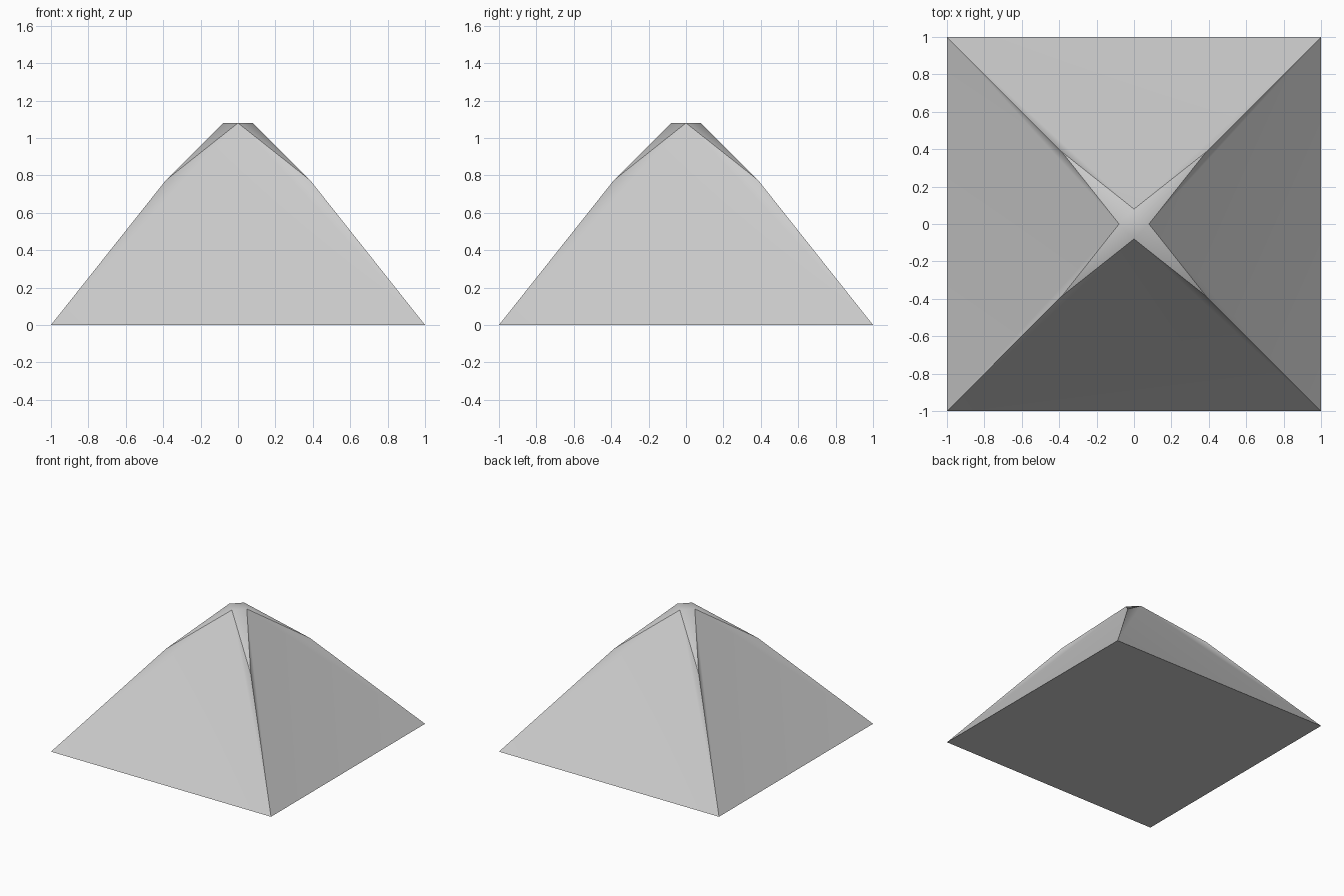
import bpy, bmesh, math
from mathutils import Vector, Matrix

cube = bpy.data.objects.get("Cube")
if cube:
    bpy.data.objects.remove(cube, do_unlink=True)

KNEE, KNEE_Z = 0.385, 0.775     # raised ridge points
TIP, TOP_Z = 0.08, 1.08         # flat diamond at the top

# Plain grey
grey = bpy.data.materials.new("light grey")
grey.use_nodes = True
colour = (0.6, 0.6, 0.6, 1)
grey.diffuse_color = colour
grey.node_tree.nodes["Principled BSDF"].inputs["Base Color"].default_value = colour

# One quarter's corner, ridge point and tip, turned four times
bm = bmesh.new()
base, knee, tip = [], [], []
for i in range(4):
    turn = Matrix.Rotation(i * math.pi / 2, 3, 'Z')
    for ring, point in ((base, (-1, -1, 0)),
                        (knee, (-KNEE, -KNEE, KNEE_Z)),
                        (tip, (0, -TIP, TOP_Z))):
        ring.append(bm.verts.new(turn @ Vector(point)))

for i in range(4):
    j = (i + 1) % 4
    bm.faces.new((base[i], base[j], tip[i]))   # main slope
    bm.faces.new((base[i], tip[i], knee[i]))   # folds up to each ridge
    bm.faces.new((base[j], knee[j], tip[i]))
    bm.faces.new((knee[j], tip[j], tip[i]))    # corner facet at the peak

bm.faces.new(tip)                # flat top
bm.faces.new(base[::-1])         # underside
bmesh.ops.recalc_face_normals(bm, faces=bm.faces)

mesh = bpy.data.meshes.new("pyramid_roof")
bm.to_mesh(mesh)
bm.free()
mesh.materials.append(grey)
roof = bpy.data.objects.new("pyramid_roof", mesh)
bpy.context.collection.objects.link(roof)

# Soft folds, crisp ridges
bpy.ops.object.select_all(action='DESELECT')
roof.select_set(True)
bpy.context.view_layer.objects.active = roof
bpy.ops.object.shade_smooth_by_angle(angle=math.radians(40))
